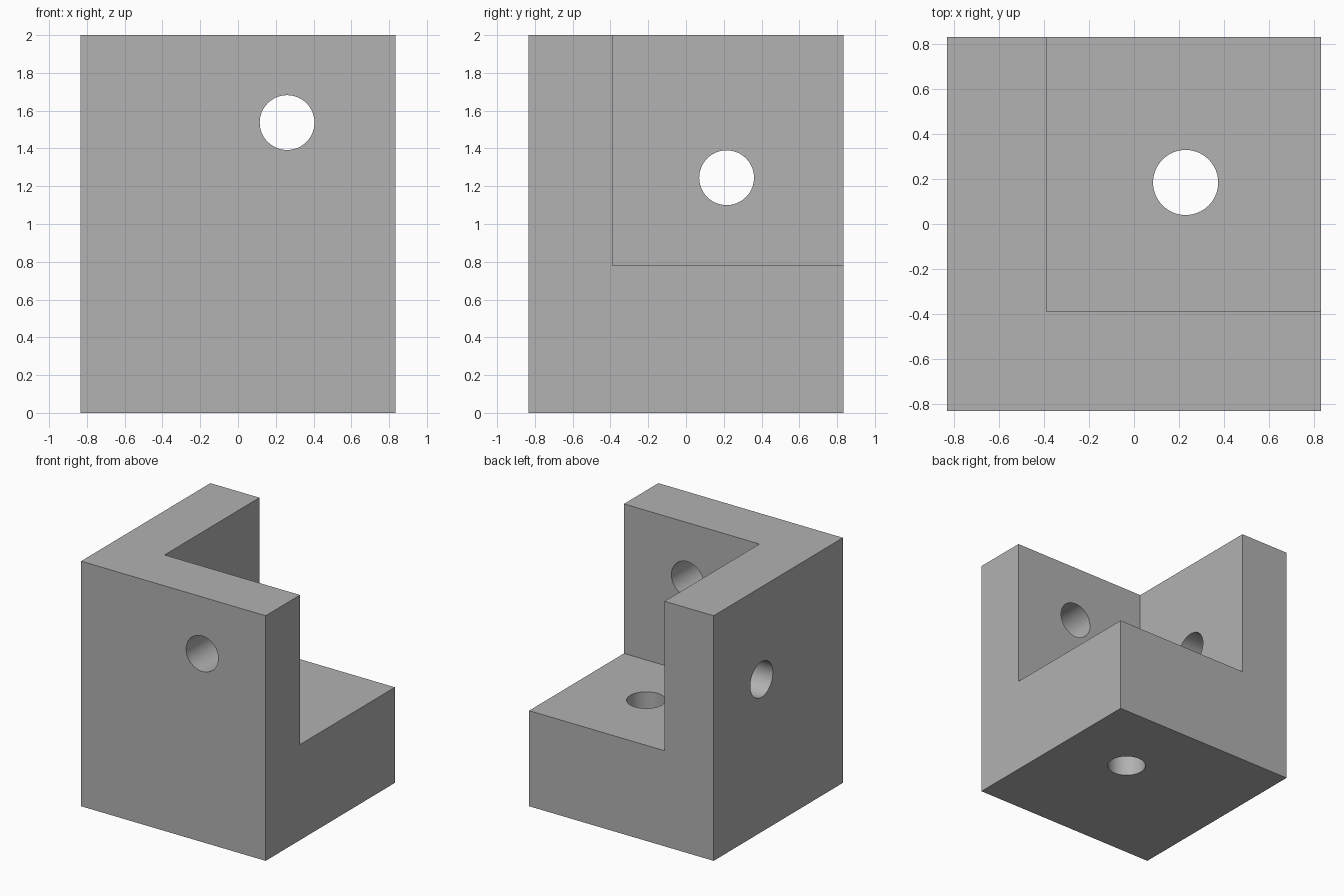
import bpy
from math import pi

default = bpy.data.objects.get("Cube")
if default:
    bpy.data.objects.remove(default, do_unlink=True)

HALF = 0.833      # half width of the block
INNER = -0.39     # inner face of the two walls
FLOOR = 0.78      # top of the base
HEIGHT = 2.0
RADIUS = 0.145

grey = bpy.data.materials.new("plain grey")
grey.use_nodes = True
colour = (0.445, 0.445, 0.445, 1)
grey.diffuse_color = colour
grey.node_tree.nodes["Principled BSDF"].inputs["Base Color"].default_value = colour


def box(name, low, high):
    centre = [(a + b) / 2 for a, b in zip(low, high)]
    bpy.ops.mesh.primitive_cube_add(size=1, location=centre)
    obj = bpy.context.object
    obj.name = name
    obj.scale = [b - a for a, b in zip(low, high)]
    bpy.ops.object.transform_apply(location=True, rotation=False, scale=True)
    obj.data.materials.append(grey)
    return obj


def drill(name, location, rotation):
    bpy.ops.mesh.primitive_cylinder_add(
        vertices=64, radius=RADIUS, depth=1.0, location=location, rotation=rotation)
    obj = bpy.context.object
    obj.name = name
    obj.data.materials.append(grey)
    return obj


def cut(target, cutter):
    cutter.hide_render = True
    mod = target.modifiers.new(cutter.name, "BOOLEAN")
    mod.operation = "DIFFERENCE"
    mod.solver = "EXACT"
    mod.object = cutter
    bpy.context.view_layer.objects.active = target
    bpy.ops.object.modifier_apply(modifier=mod.name)
    bpy.data.objects.remove(cutter, do_unlink=True)


# Solid block with an open pocket leaving a base and two walls
bracket = box("corner_bracket", (-HALF, -HALF, 0), (HALF, HALF, HEIGHT))
cut(bracket, box("pocket_cutter", (INNER, INNER, FLOOR), (1, 1, HEIGHT + 0.2)))

# One round hole through each wall and the base
wall = (INNER - HALF) / 2
cut(bracket, drill("front_hole", (0.26, wall, 1.537), (pi / 2, 0, 0)))
cut(bracket, drill("side_hole", (wall, 0.215, 1.245), (0, pi / 2, 0)))
cut(bracket, drill("base_hole", (0.23, 0.185, FLOOR / 2), (0, 0, 0)))

# Smooth hole walls, crisp edges
bpy.ops.object.select_all(action="DESELECT")
bracket.select_set(True)
bpy.context.view_layer.objects.active = bracket
bpy.ops.object.shade_smooth_by_angle(angle=pi / 6)
